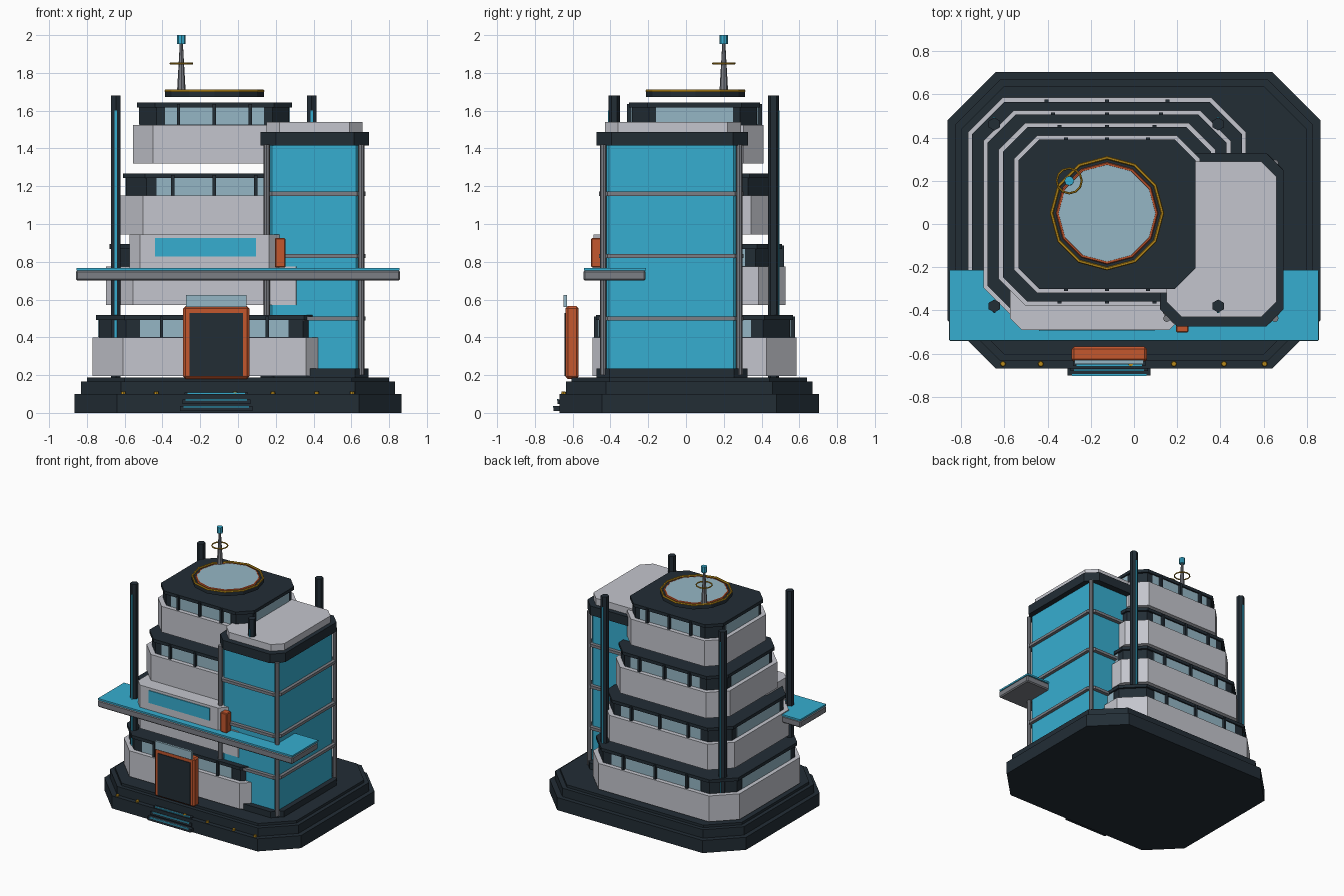
import bpy, bmesh, math
from mathutils import Matrix, Vector

if "Cube" in bpy.data.objects:
    bpy.data.objects.remove(bpy.data.objects["Cube"])


def mat(name, r, g, b):
    m = bpy.data.materials.new(name)
    m.diffuse_color = (r, g, b, 1)
    m.use_nodes = True
    m.node_tree.nodes["Principled BSDF"].inputs["Base Color"].default_value = m.diffuse_color
    return m


DARK = mat("dark navy", 0.016, 0.026, 0.036)
WHITE = mat("pale grey", 0.55, 0.56, 0.61)
CYAN = mat("cyan", 0.037, 0.42, 0.63)
GLASS = mat("pale blue glass", 0.30, 0.47, 0.56)
ORANGE = mat("burnt orange", 0.55, 0.095, 0.027)
GOLD = mat("gold", 0.50, 0.26, 0.01)
GREY = mat("mid grey", 0.20, 0.21, 0.235)


def finish(name, bm, m):
    bmesh.ops.recalc_face_normals(bm, faces=bm.faces)
    me = bpy.data.meshes.new(name)
    bm.to_mesh(me)
    bm.free()
    me.materials.append(m)
    ob = bpy.data.objects.new(name, me)
    bpy.context.collection.objects.link(ob)
    return ob


def prism(name, x0, x1, y0, y1, z0, z1, c, m):
    """Upright block with chamfered vertical corners."""
    pts = [(x0 + c, y0), (x1 - c, y0), (x1, y0 + c), (x1, y1 - c),
           (x1 - c, y1), (x0 + c, y1), (x0, y1 - c), (x0, y0 + c)]
    bm = bmesh.new()
    f = bm.faces.new([bm.verts.new((x, y, z0)) for x, y in pts])
    r = bmesh.ops.extrude_face_region(bm, geom=[f])
    vs = [g for g in r["geom"] if isinstance(g, bmesh.types.BMVert)]
    bmesh.ops.translate(bm, verts=vs, vec=(0, 0, z1 - z0))
    return finish(name, bm, m)


def box(name, x0, x1, y0, y1, z0, z1, m, bevel=0):
    bm = bmesh.new()
    bmesh.ops.create_cube(bm, size=1)
    for v in bm.verts:
        v.co = Vector(((x0 + x1) / 2 + v.co.x * (x1 - x0),
                       (y0 + y1) / 2 + v.co.y * (y1 - y0),
                       (z0 + z1) / 2 + v.co.z * (z1 - z0)))
    if bevel:
        bmesh.ops.bevel(bm, geom=bm.edges[:], offset=bevel, segments=1, affect='EDGES')
    return finish(name, bm, m)


def cyl(name, x, y, z0, z1, r0, r1, n, m):
    bm = bmesh.new()
    bmesh.ops.create_cone(bm, cap_ends=True, segments=n, radius1=r0, radius2=r1, depth=z1 - z0,
                          matrix=Matrix.Translation((x, y, (z0 + z1) / 2)))
    return finish(name, bm, m)


def ring(name, x, y, z, r, minor, n, m):
    """Low-poly torus lying flat."""
    bm = bmesh.new()
    k = 6
    vs = []
    for i in range(n):
        a = 2 * math.pi * i / n
        for j in range(k):
            b = 2 * math.pi * j / k
            q = r + minor * math.cos(b)
            vs.append(bm.verts.new((x + q * math.cos(a), y + q * math.sin(a), z + minor * math.sin(b))))
    for i in range(n):
        for j in range(k):
            i2, j2 = (i + 1) % n, (j + 1) % k
            bm.faces.new([vs[i * k + j], vs[i2 * k + j], vs[i2 * k + j2], vs[i * k + j2]])
    return finish(name, bm, m)


# stepped plinth
for i, (d, z0, z1) in enumerate([(0, 0, 0.1), (0.035, 0.1, 0.167), (0.065, 0.167, 0.187)]):
    prism(f"plinth_tier_{i + 1}", -0.865 + d, 0.865 - d, -0.67 + d, 0.705 - d, z0, z1, 0.225 - d * 0.4, DARK)

# entrance steps with glowing nosings
for i in range(3):
    w, y, z = 0.192 - 0.012 * i, -0.702 + 0.022 * i, 0.01 + 0.036 * i
    box(f"step_{i + 1}", -0.115 - w, -0.115 + w, y, -0.60, z, z + 0.026, DARK)
    box(f"step_light_{i + 1}", -0.115 - w * 0.9, -0.115 + w * 0.9, y - 0.002, y + 0.006,
        z + 0.019, z + 0.027, CYAN)

# plinth lamps
for x in (-0.607, -0.432, -0.015, 0.185, 0.417, 0.605):
    cyl("plinth_lamp", x, -0.648, 0.095, 0.112, 0.014, 0.011, 8, GOLD)

# four stepped floors: parapet, dark core, roof slab, panes, mullions
CX, CY = -0.125, 0.045
for i in range(4):
    hx, hy, c = 0.645 - 0.0717 * i, 0.54 - 0.0583 * i, 0.16 - 0.018 * i
    z = 0.195 + 0.375 * i

    def tier(name, d, z0, z1, m):
        prism(f"{name}_{i + 1}", CX - hx + d, CX + hx - d, CY - hy + d, CY + hy - d, z0, z1, c - d * 0.5, m)

    tier("parapet", 0, z, z + 0.205, WHITE)
    tier("window_core", 0.034, z + 0.205, z + 0.30, DARK)
    tier("floor_roof", 0.019, z + 0.298, z + 0.323, DARK)
    gx, gy, d = (hx - c) * 0.81, (hy - c) * 0.79, 0.034
    za, zb = z + 0.207, z + 0.298
    for s in (-1, 1):
        yw, xw = CY + s * (hy - d), CX + s * (hx - d)
        box("window_long", CX - gx, CX + gx, yw - 0.004, yw + 0.004, za, zb, GLASS)
        box("window_side", xw - 0.004, xw + 0.004, CY - gy, CY + gy, za, zb, GLASS)
        for k in (-1, 0, 1):
            xm, ym = CX + k * (0.28 - 0.03 * i), CY + s * (hy - 0.022)
            box("mullion", xm - 0.009, xm + 0.009, ym - 0.013, ym + 0.013, z + 0.2, z + 0.315, DARK)

# glass side tower
prism("tower_base", 0.12, 0.69, -0.475, 0.325, 0.185, 0.235, 0.07, DARK)
prism("tower_glass", 0.155, 0.65, -0.432, 0.277, 0.235, 1.42, 0.025, CYAN)
for z in (0.50, 0.83, 1.16):
    prism("tower_band", 0.135, 0.675, -0.46, 0.305, z - 0.011, z + 0.011, 0.045, GREY)
for x in (0.152, 0.653):
    for y in (-0.437, 0.282):
        cyl("tower_column", x, y, 0.2, 1.42, 0.017, 0.017, 8, GREY)
prism("tower_cap", 0.12, 0.693, -0.475, 0.328, 1.415, 1.487, 0.08, DARK)
prism("tower_roof", 0.15, 0.66, -0.43, 0.29, 1.487, 1.54, 0.07, WHITE)

# corner posts with light strips facing outwards
for x, sx in ((-0.647, -1), (0.39, 1)):
    for y, sy in ((-0.38, -1), (0.463, 1)):
        cyl("corner_post", x, y, 0.18, 1.68, 0.03, 0.03, 6, DARK)
        yy = y + sy * 0.028
        box("post_light", x - 0.006, x + 0.006, yy - 0.005, yy + 0.005, 0.26, 1.6, CYAN)

# canopy
box("canopy_body", -0.858, 0.858, -0.543, -0.215, 0.70, 0.755, GREY, 0.008)
box("canopy_top", -0.855, 0.855, -0.54, -0.212, 0.755, 0.768, CYAN)

# front display box above canopy
prism("display_box", -0.575, 0.22, -0.49, -0.15, 0.765, 0.945, 0.055, WHITE)
box("display_panel", -0.44, 0.095, -0.496, -0.486, 0.827, 0.925, CYAN)
box("orange_beacon_box", 0.195, 0.252, -0.502, -0.445, 0.77, 0.925, ORANGE, 0.005)

# entrance portal
box("door_frame", -0.29, 0.06, -0.638, -0.568, 0.18, 0.565, ORANGE, 0.012)
box("door_panel", -0.257, 0.027, -0.643, -0.634, 0.195, 0.53, DARK)
box("door_transom", -0.275, 0.045, -0.648, -0.63, 0.56, 0.625, GLASS)

# roof pad
cyl("pad_disc", CX, 0.05, 1.672, 1.70, 0.262, 0.262, 12, DARK)
cyl("pad_glass", CX, 0.05, 1.70, 1.708, 0.225, 0.225, 12, GLASS)
ring("pad_orange_ring", CX, 0.05, 1.702, 0.229, 0.008, 12, ORANGE)
ring("pad_gold_ring", CX, 0.05, 1.704, 0.257, 0.008, 12, GOLD)

# antenna
cyl("antenna_mast", -0.30, 0.20, 1.70, 1.96, 0.023, 0.008, 8, GREY)
ring("antenna_ring", -0.30, 0.20, 1.85, 0.058, 0.005, 12, GOLD)
cyl("antenna_tip", -0.30, 0.20, 1.953, 2.0, 0.022, 0.022, 8, CYAN)
